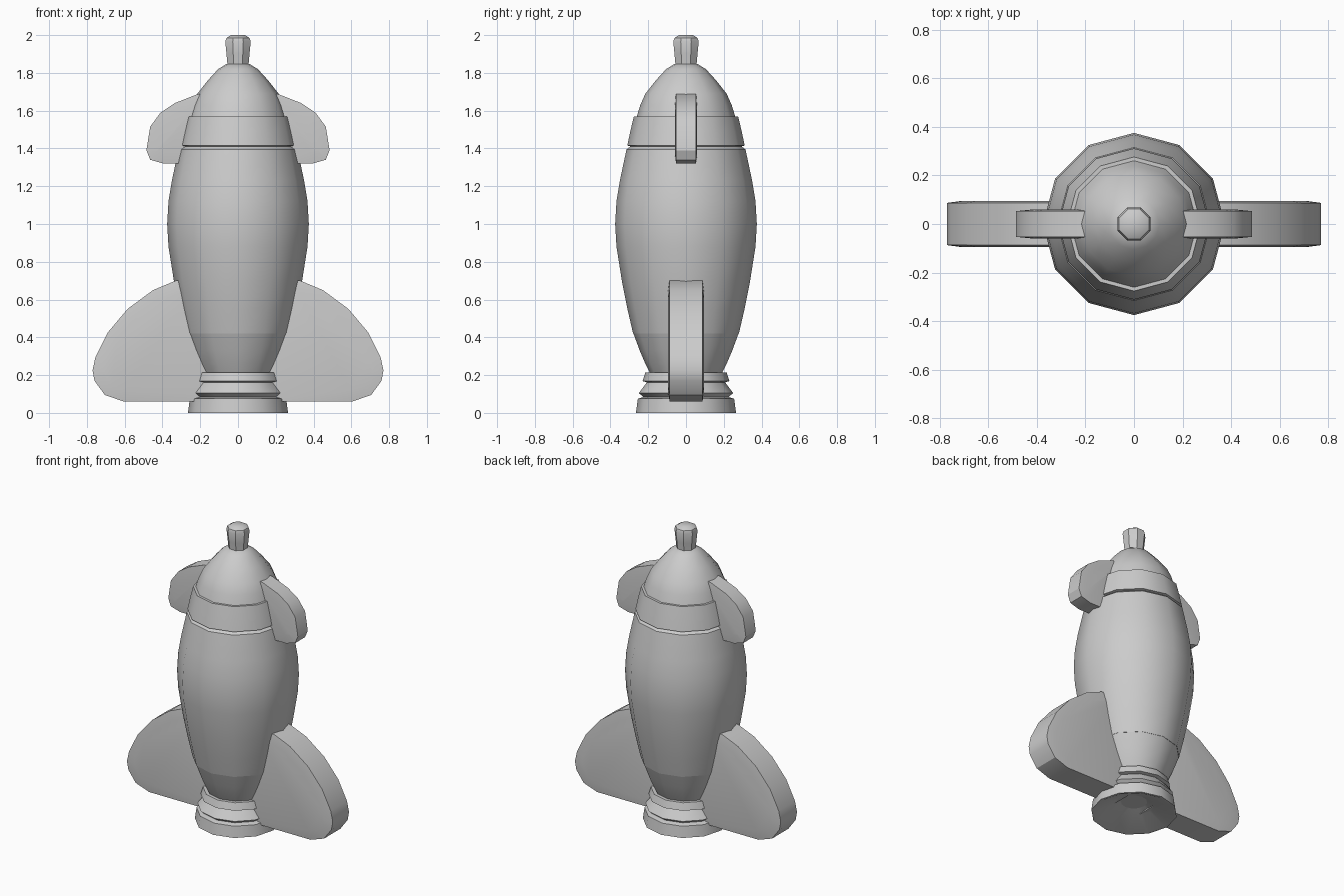
import bpy, bmesh
from math import pi, sin, cos, radians

cube = bpy.data.objects.get("Cube")
if cube:
    bpy.data.objects.remove(cube)

grey = bpy.data.materials.new("plain_grey")
grey.use_nodes = True
grey.diffuse_color = (0.6, 0.6, 0.6, 1)
grey.node_tree.nodes["Principled BSDF"].inputs["Base Color"].default_value = (0.6, 0.6, 0.6, 1)


def finish(name, bm, angle):
    bmesh.ops.recalc_face_normals(bm, faces=bm.faces)
    mesh = bpy.data.meshes.new(name)
    bm.to_mesh(mesh)
    bm.free()
    mesh.materials.append(grey)
    obj = bpy.data.objects.new(name, mesh)
    bpy.context.collection.objects.link(obj)
    bpy.ops.object.select_all(action="DESELECT")
    obj.select_set(True)
    bpy.context.view_layer.objects.active = obj
    bpy.ops.object.shade_smooth_by_angle(angle=radians(angle))


def lathe(name, profile, sides=12, turn=0.0):
    """Turn a (radius, height) profile about z and cap both ends."""
    bm = bmesh.new()
    rings = []
    for r, z in profile:
        angles = [2 * pi * i / sides + turn for i in range(sides)]
        rings.append([bm.verts.new((r * cos(a), r * sin(a), z)) for a in angles])
    for low, high in zip(rings, rings[1:]):
        for i in range(sides):
            j = (i + 1) % sides
            bm.faces.new((low[i], low[j], high[j], high[i]))
    bm.faces.new(rings[0])
    bm.faces.new(rings[-1])
    finish(name, bm, 36)


def fin(name, outline, half, bulge, side):
    """Thick plate from an (x, z) outline, with slightly domed faces."""
    bm = bmesh.new()
    front = [bm.verts.new((side * x, -half, z)) for x, z in outline]
    back = [bm.verts.new((side * x, half, z)) for x, z in outline]
    n = len(outline)
    for i in range(n):
        j = (i + 1) % n
        bm.faces.new((front[i], front[j], back[j], back[i]))
    caps = [bm.faces.new(front), bm.faces.new(back)]
    bmesh.ops.recalc_face_normals(bm, faces=bm.faces)
    bmesh.ops.inset_individual(bm, faces=caps, thickness=0.06, depth=bulge)
    finish(name, bm, 30)


# Hull, from the hollow nozzle up to the rounded tip
lathe("nozzle", [(0.06, 0.09), (0.25, 0.0), (0.265, 0.0), (0.255, 0.075), (0.225, 0.085)])
lathe("lower_ring", [(0.22, 0.08), (0.25, 0.105), (0.205, 0.165)])
lathe("upper_ring", [(0.2, 0.16), (0.23, 0.168), (0.215, 0.215), (0.19, 0.215)])
lathe("tail", [(0.19, 0.21), (0.215, 0.26), (0.245, 0.33), (0.28, 0.425)])
lathe("body", [(0.28, 0.42), (0.31, 0.55), (0.338, 0.69), (0.368, 0.88), (0.375, 1.0),
               (0.368, 1.12), (0.35, 1.23), (0.315, 1.395), (0.295, 1.41)])
lathe("collar", [(0.29, 1.41), (0.311, 1.415), (0.295, 1.49), (0.276, 1.57), (0.255, 1.57)])
lathe("nose", [(0.262, 1.565), (0.242, 1.63), (0.215, 1.69), (0.16, 1.76),
               (0.105, 1.82), (0.06, 1.848)])
lathe("tip", [(0.06, 1.84), (0.066, 1.9), (0.073, 1.965), (0.066, 1.985), (0.04, 2.0)],
      sides=8, turn=pi / 8)

# Fin pairs, mirrored left and right
big_fin = [(0.1, 0.06), (0.605, 0.06), (0.705, 0.095), (0.76, 0.17), (0.77, 0.225),
           (0.755, 0.295), (0.69, 0.425), (0.585, 0.55), (0.45, 0.65), (0.33, 0.70), (0.2, 0.70)]
small_fin = [(0.18, 1.32), (0.395, 1.32), (0.465, 1.34), (0.485, 1.39), (0.465, 1.515),
             (0.41, 1.59), (0.335, 1.64), (0.215, 1.687), (0.16, 1.687)]
for word, side in (("left", 1), ("right", -1)):
    fin(word + "_tail_fin", big_fin, 0.087, 0.008, side)
    fin(word + "_nose_fin", small_fin, 0.053, 0.006, side)
